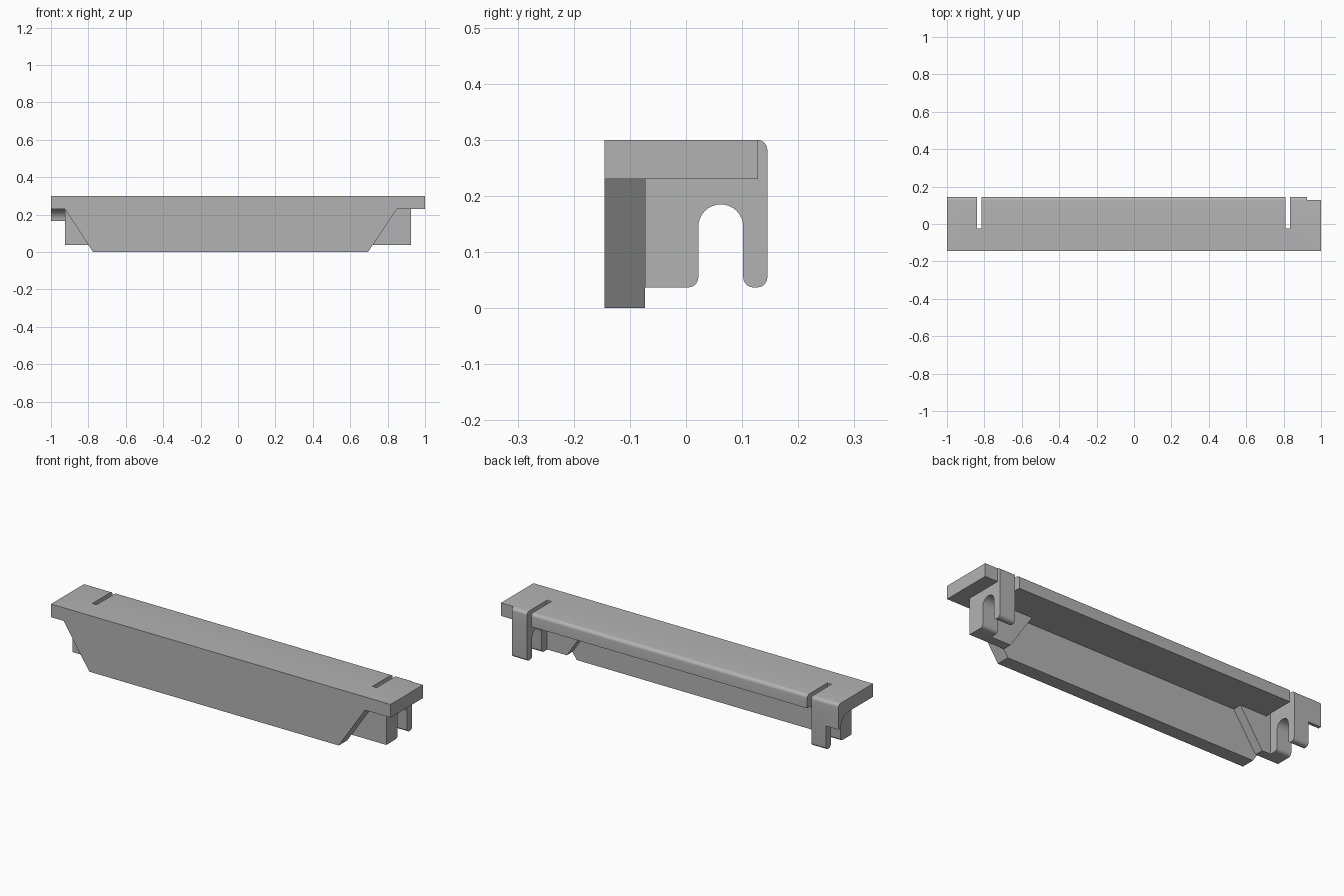
import bpy, bmesh
from math import cos, sin, radians

cube = bpy.data.objects.get("Cube")
if cube:
    bpy.data.objects.remove(cube, do_unlink=True)

grey = bpy.data.materials.new("plain_grey")
grey.use_nodes = True
colour = (0.45, 0.45, 0.45, 1)
grey.diffuse_color = colour
grey.node_tree.nodes["Principled BSDF"].inputs["Base Color"].default_value = colour


def arc(cy, cz, r, start, end, steps=6):
    """Points along an arc, angles in degrees."""
    angles = [radians(start + (end - start) * i / steps) for i in range(steps + 1)]
    return [(cy + r * cos(a), cz + r * sin(a)) for a in angles]


def prism(name, profile, lo, hi, axis="x"):
    """Extrude a (y, z) profile along x, or an (x, z) profile along y."""
    def place(p, d):
        return (d, p[0], p[1]) if axis == "x" else (p[0], d, p[1])
    bm = bmesh.new()
    rings = [[bm.verts.new(place(p, d)) for p in profile] for d in (lo, hi)]
    n = len(profile)
    for ring in rings:
        bm.faces.new(ring)
    for i in range(n):
        j = (i + 1) % n
        bm.faces.new((rings[0][i], rings[0][j], rings[1][j], rings[1][i]))
    bmesh.ops.recalc_face_normals(bm, faces=bm.faces)
    mesh = bpy.data.meshes.new(name)
    bm.to_mesh(mesh)
    bm.free()
    mesh.materials.append(grey)
    obj = bpy.data.objects.new(name, mesh)
    bpy.context.collection.objects.link(obj)
    return obj


def rect(a0, b0, a1, b1):
    return [(a0, b0), (a1, b0), (a1, b1), (a0, b1)]


FRONT, BACK, WEB = -0.145, 0.145, -0.073
UNDER, TOP, FOOT = 0.23, 0.30, 0.037
R = 0.018

# Top slab with a rounded back edge
slab_profile = [(FRONT, UNDER), (BACK, UNDER)] + arc(BACK - R, TOP - R, R, 0, 90) + [(FRONT, TOP)]
slab = prism("top_slab", slab_profile, -1, 1)

# Slots beside the brackets and the stepped end
cutters = [
    prism("slot_cutter_right", rect(-0.025, 0.1, 0.3, 0.4), -0.84, -0.815),
    prism("slot_cutter_left", rect(-0.025, 0.1, 0.3, 0.4), 0.81, 0.835),
    prism("end_cutter", rect(0.128, 0.1, 0.3, 0.4), 0.925, 1.1),
]
for cutter in cutters:
    mod = slab.modifiers.new(cutter.name, "BOOLEAN")
    mod.operation = "DIFFERENCE"
    mod.solver = "EXACT"
    mod.object = cutter
    cutter.hide_render = True
    cutter.hide_set(True)

# Front panel with sloping ends
prism("front_panel", [(-0.925, UNDER), (-0.775, 0), (0.695, 0), (0.85, UNDER)], FRONT, WEB, "y")

# End brackets with an arched opening
bracket_profile = (
    [(WEB, UNDER), (WEB, FOOT)]
    + arc(0.022 - R, FOOT + R, R, -90, 0)
    + arc(0.062, 0.145, 0.04, 180, 0, 16)
    + arc(0.102 + R, FOOT + R, R, 180, 270)
    + arc(BACK - R, FOOT + R, R, -90, 0)
    + [(BACK, UNDER)]
)
brackets = [
    prism("bracket_right", bracket_profile, -0.925, -0.84),
    prism("bracket_left", bracket_profile, 0.835, 0.925),
]

# Gussets joining each bracket to the back of the panel
prism("gusset_right", [(-0.84, UNDER), (-0.84, FOOT), (-0.79, FOOT), (-0.66, UNDER)], WEB, -0.025, "y")
prism("gusset_left", [(0.835, UNDER), (0.835, FOOT), (0.72, FOOT), (0.59, UNDER)], WEB, -0.025, "y")

# Back skirt at the overlapping end, hollowed by a fillet
skirt_profile = arc(0.063, 0.165, 0.065, 0, 90, 10) + [(BACK, UNDER), (BACK, 0.165)]
skirt = prism("end_skirt", skirt_profile, -1, -0.925)

# Smooth the rounded parts, keep edges sharp
bpy.ops.object.select_all(action="DESELECT")
for obj in [slab, skirt] + brackets:
    obj.select_set(True)
bpy.context.view_layer.objects.active = slab
bpy.ops.object.shade_smooth_by_angle(angle=radians(30))
